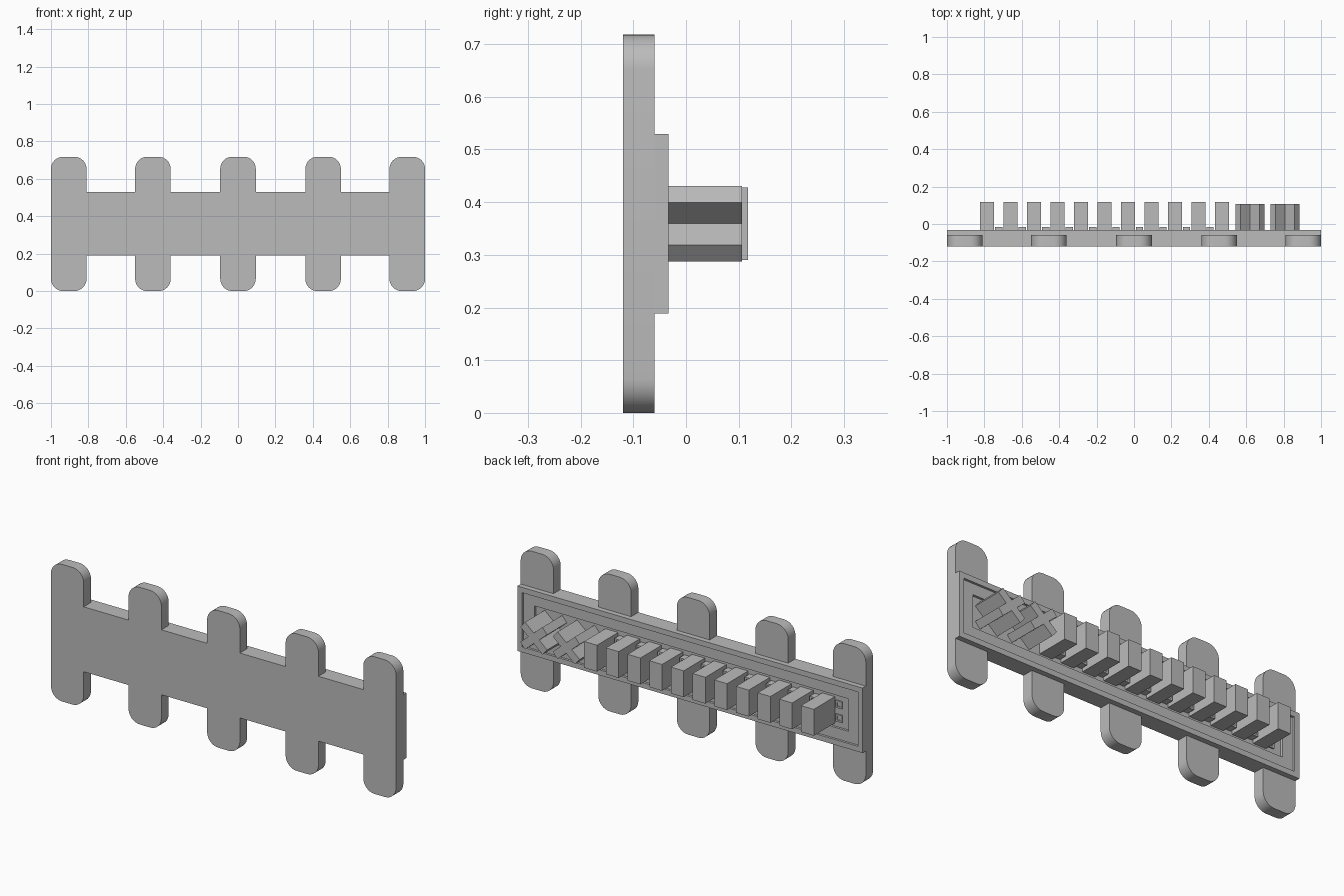
import bpy, bmesh, math
from mathutils import Matrix, Vector

if "Cube" in bpy.data.objects:
    bpy.data.objects.remove(bpy.data.objects["Cube"])

grey = bpy.data.materials.new("plain_grey")
grey.use_nodes = True
colour = (0.5, 0.5, 0.5, 1)
grey.diffuse_color = colour
grey.node_tree.nodes["Principled BSDF"].inputs["Base Color"].default_value = colour

MID_Z = 0.359
FRONT, SLAB_BACK, RIM = -0.12, -0.06, -0.033
FLOOR = -0.057


def finish(name, bm):
    bmesh.ops.recalc_face_normals(bm, faces=bm.faces)
    mesh = bpy.data.meshes.new(name)
    bm.to_mesh(mesh)
    bm.free()
    mesh.materials.append(grey)
    obj = bpy.data.objects.new(name, mesh)
    bpy.context.collection.objects.link(obj)
    return obj


def stepped(name, x, z, rings):
    """Rectangular rings (half width, half height, y) joined up and capped."""
    bm = bmesh.new()
    loops = []
    for w, h, y in rings:
        loops.append([bm.verts.new((x + a * w, y, z + b * h))
                      for a, b in ((-1, -1), (1, -1), (1, 1), (-1, 1))])
    for low, high in zip(loops, loops[1:]):
        for i in range(4):
            j = (i + 1) % 4
            bm.faces.new((low[i], low[j], high[j], high[i]))
    bm.faces.new(loops[-1])
    bm.faces.new(loops[0])
    return finish(name, bm)


# Front slab: one outline with rounded tabs above and below the bar
half_tab, tab_top, bar_half, radius = 0.095, 0.359, 0.17, 0.065
upper = []
for cx in (-0.905, -0.455, 0, 0.455, 0.905):
    if cx > -0.9:
        upper.append((cx - half_tab, bar_half))
    for side, start in ((-1, 180), (1, 90)):
        for k in range(9):
            a = math.radians(start - k * 90 / 8)
            upper.append((cx + side * (half_tab - radius) + radius * math.cos(a),
                          tab_top - radius + radius * math.sin(a)))
    if cx < 0.9:
        upper.append((cx + half_tab, bar_half))
outline = upper + [(x, -z) for x, z in reversed(upper)]
bm = bmesh.new()
face = bm.faces.new([bm.verts.new((x, FRONT, MID_Z + z)) for x, z in outline])
new = bmesh.ops.extrude_face_region(bm, geom=[face])["geom"]
bmesh.ops.translate(bm, vec=(0, SLAB_BACK - FRONT, 0),
                    verts=[v for v in new if isinstance(v, bmesh.types.BMVert)])
slab = finish("tabbed_front_slab", bm)
bpy.context.view_layer.objects.active = slab
slab.select_set(True)
bpy.ops.object.shade_smooth_by_angle(angle=math.radians(30))
slab.select_set(False)

# Back panel with raised rim and a sunken window
stepped("back_panel", 0, MID_Z, [
    (1, bar_half, SLAB_BACK), (1, bar_half, RIM),
    (0.972, 0.142, RIM), (0.972, 0.142, -0.045),
    (0.91, 0.085, -0.045), (0.91, 0.085, FLOOR)])

# Row of upright blocks with paired sockets in the gaps
pitch, first = 0.1256, -0.786
for i in range(11):
    x = first + i * pitch
    stepped("block_%d" % (i + 1), x, MID_Z, [(0.037, 0.069, FLOOR), (0.037, 0.069, 0.118)])
    top = -0.05 if i == 0 else -0.016
    for side in (-1, 1):
        stepped("socket_%d" % (i + 1), x - pitch / 2, MID_Z + side * 0.036, [
            (0.019, 0.019, FLOOR), (0.019, 0.019, top),
            (0.010, 0.010, top), (0.010, 0.010, FLOOR + 0.002)])

# Two crosses of slanted bars
for cx in (0.62, 0.808):
    for side in (-1, 1):
        bar = stepped("cross_bar", 0, 0, [(0.085, 0.021, FLOOR), (0.085, 0.021, 0.106)])
        bar.data.transform(Matrix.Translation(Vector((cx, 0, MID_Z)))
                           @ Matrix.Rotation(side * math.radians(41), 4, 'Y'))
